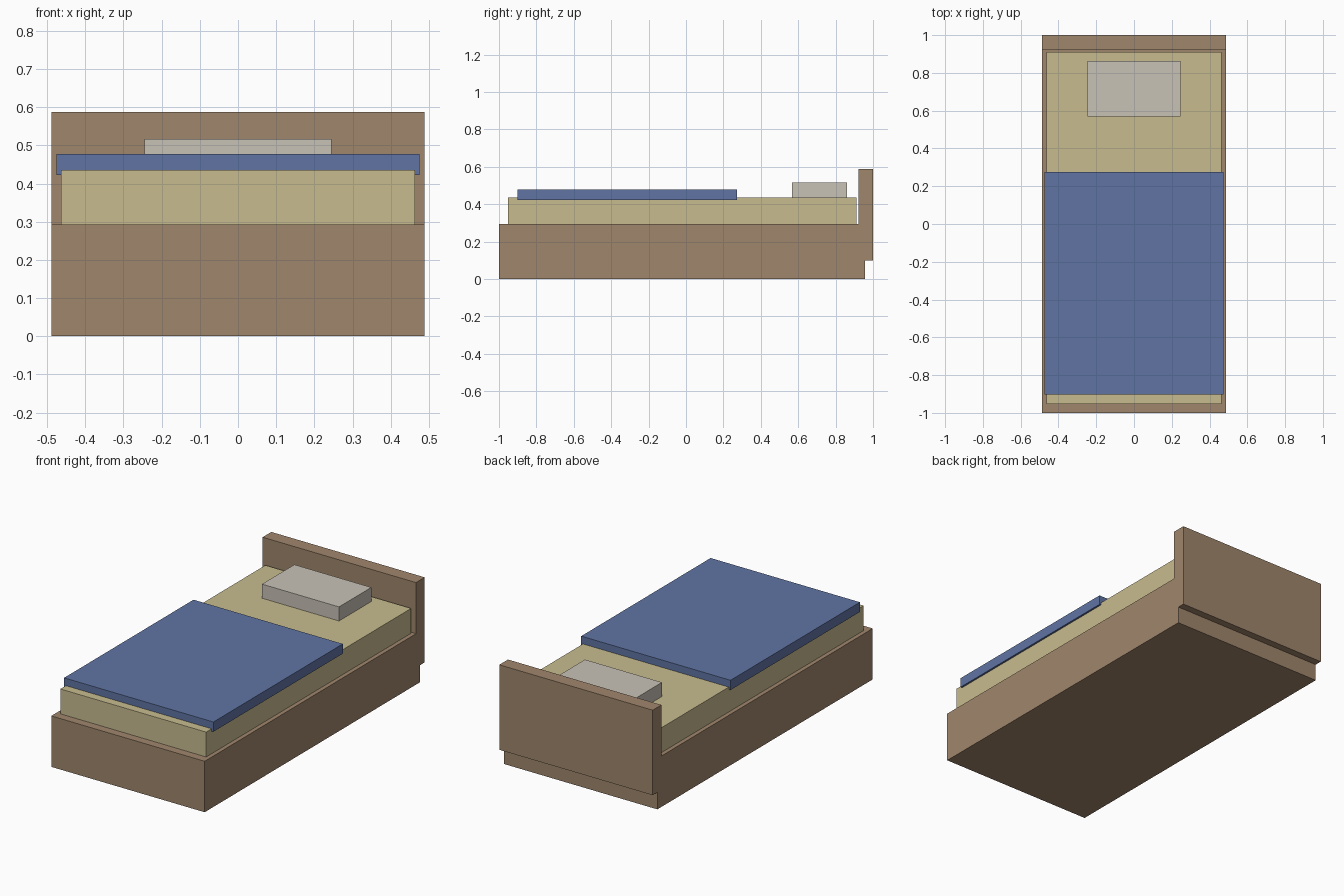
import bpy

default = bpy.data.objects.get("Cube")
if default:
    bpy.data.objects.remove(default, do_unlink=True)


def material(name, rgb):
    mat = bpy.data.materials.new(name)
    mat.use_nodes = True
    mat.diffuse_color = (*rgb, 1)
    mat.node_tree.nodes["Principled BSDF"].inputs["Base Color"].default_value = (*rgb, 1)
    return mat


def box(name, half_width, y_range, z_range, mat):
    """Box centred on x, spanning the given depth and height."""
    (y0, y1), (z0, z1) = y_range, z_range
    bpy.ops.mesh.primitive_cube_add(size=1, location=(0, (y0 + y1) / 2, (z0 + z1) / 2))
    obj = bpy.context.object
    obj.name = obj.data.name = name
    obj.scale = (2 * half_width, y1 - y0, z1 - z0)
    bpy.ops.object.transform_apply(location=False, rotation=False, scale=True)
    obj.data.materials.append(mat)
    return obj


wood = material("brown wood", (0.35, 0.24, 0.15))
cream = material("cream fabric", (0.58, 0.50, 0.275))
blue = material("blue fabric", (0.117, 0.174, 0.366))
pale = material("pale grey fabric", (0.58, 0.54, 0.47))

# Wooden frame
box("bed_base", 0.488, (-1.0, 0.957), (0.0, 0.293), wood)
box("headboard", 0.488, (0.921, 1.0), (0.098, 0.587), wood)

# Bedding
box("mattress", 0.464, (-0.952, 0.911), (0.28, 0.436), cream)
box("blanket", 0.475, (-0.902, 0.274), (0.422, 0.478), blue)
box("pillow", 0.245, (0.568, 0.862), (0.42, 0.517), pale)
